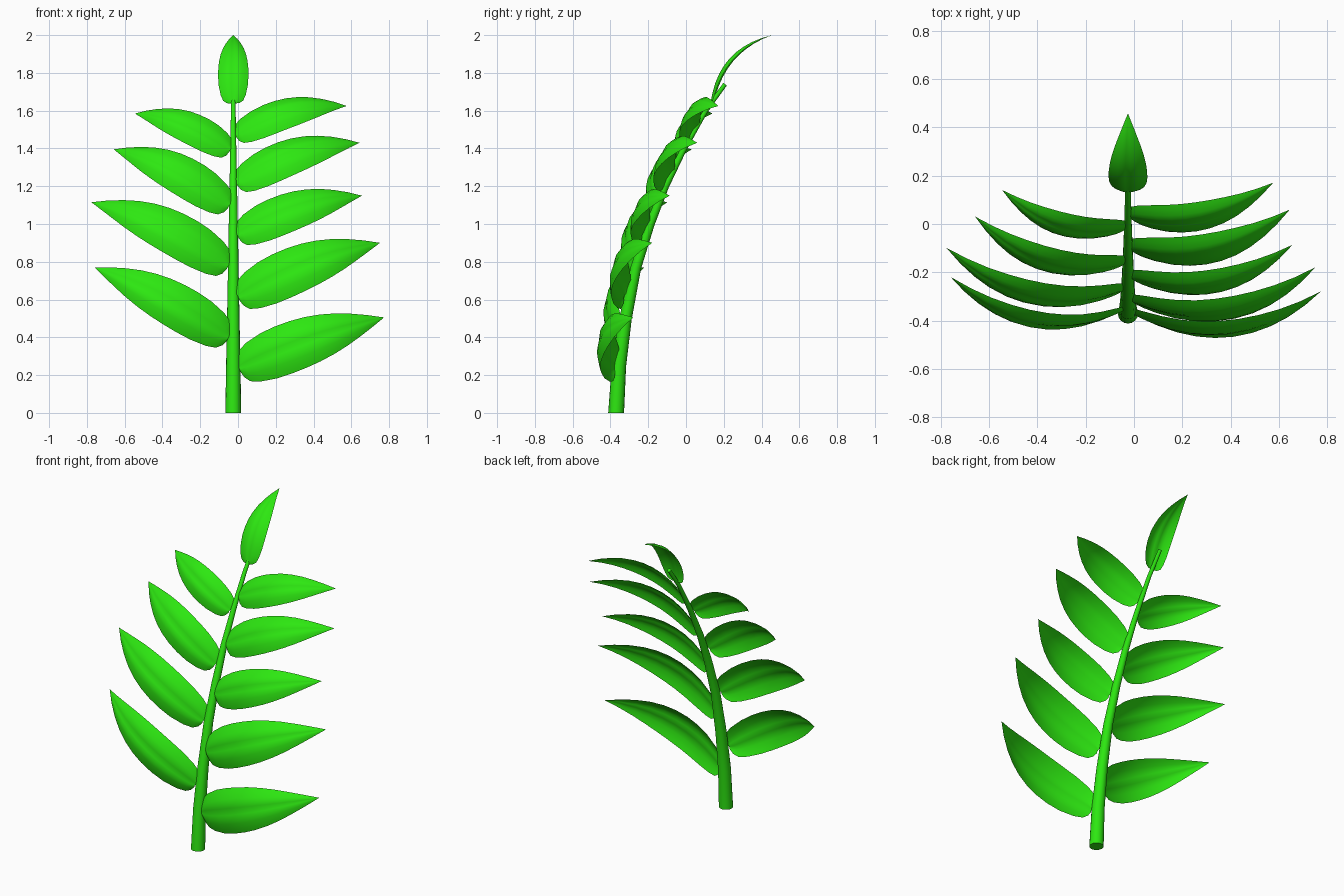
import bpy, bmesh, math
from mathutils import Vector

if "Cube" in bpy.data.objects:
    bpy.data.objects.remove(bpy.data.objects["Cube"])

green = bpy.data.materials.new("leaf_green")
green.diffuse_color = (0.026, 0.80, 0.0055, 1)
green.use_nodes = True
green.node_tree.nodes["Principled BSDF"].inputs["Base Color"].default_value = green.diffuse_color

STEM_X = -0.025
# stem path: y, z, radius
STEM = [(-.37, 0, .042), (-.355, .25, .038), (-.32, .5, .033), (-.265, .77, .028),
        (-.19, 1.0, .024), (-.11, 1.2, .02), (-.01, 1.4, .016), (.105, 1.6, .0125),
        (.207, 1.74, .0115)]
# leaf outline: position along leaf, relative half width
OUTLINE = [(0, .15), (.012, .42), (.04, .66), (.1, .83), (.2, .96), (.3, 1), (.4, .99),
           (.5, .94), (.6, .84), (.7, .69), (.8, .49), (.9, .26), (1, .005)]
# leaf cross-section: position across, height (gull-wing with a soft midrib groove)
SECTION = [(-1, -.25), (-.8, -.15), (-.55, -.06), (-.35, -.01), (-.15, -.02), (0, -.045),
           (.15, -.02), (.35, -.01), (.55, -.08), (.8, -.2), (1, -.33)]


def finish(name, bm):
    mesh = bpy.data.meshes.new(name)
    bm.to_mesh(mesh)
    bm.free()
    mesh.materials.append(green)
    obj = bpy.data.objects.new(name, mesh)
    bpy.context.collection.objects.link(obj)
    bpy.ops.object.select_all(action='DESELECT')
    obj.select_set(True)
    bpy.context.view_layer.objects.active = obj
    bpy.ops.object.shade_smooth_by_angle(angle=math.radians(40))
    return obj


def tangent(z):
    """Stem direction at a height."""
    for a, b in zip(STEM, STEM[1:]):
        if z <= b[1]:
            break
    return Vector((0, b[0] - a[0], b[1] - a[1])).normalized()


def make_stem(sides=16):
    bm = bmesh.new()
    rings = []
    for i, (y, z, r) in enumerate(STEM):
        a, b = STEM[max(i - 1, 0)], STEM[min(i + 1, len(STEM) - 1)]
        t = Vector((0, b[0] - a[0], b[1] - a[1])).normalized()
        if i == 0:
            t = Vector((0, 0, 1))
        side = Vector((1, 0, 0))
        back = t.cross(side)
        c = Vector((STEM_X, y, z))
        rings.append([bm.verts.new(c + r * (side * math.cos(k) + back * math.sin(k)))
                      for k in (math.tau * j / sides for j in range(sides))])
    for lo, hi in zip(rings, rings[1:]):
        for j in range(sides):
            k = (j + 1) % sides
            bm.faces.new((lo[j], lo[k], hi[k], hi[j]))
    bm.faces.new(rings[0][::-1])
    bm.faces.new(rings[-1])
    return finish("stem", bm)


def make_leaf(name, base, tip, width=.16, bow=.165, tilt=.1):
    """Thin leaf arched along its length and curled back across its width."""
    base, tip = Vector(base), Vector(tip)
    along = tip - base
    length = along.length
    axis = along.normalized()
    t = tangent(base.z)
    n = Vector((0, -t.z, t.y + tilt))
    n = (n - axis * n.dot(axis)).normalized()
    across = n.cross(axis)
    bm = bmesh.new()
    rows = []
    for u, w in OUTLINE:
        hw = w * width * length
        mid = base + along * u + n * (bow * length * 4 * u * (1 - u))
        rows.append([bm.verts.new(mid + across * (v * hw) + n * (h * hw)) for v, h in SECTION])
    for a, b in zip(rows, rows[1:]):
        for j in range(len(SECTION) - 1):
            bm.faces.new((a[j], b[j], b[j + 1], a[j + 1]))
    return finish(name, bm)


make_stem()

# side leaves: base point, tip point, relative half width
RIGHT = [((.005, -.378, .24), (.772, -.28, .505), .165),
         ((.0, -.328, .615), (.75, -.18, .90), .16),
         ((-.005, -.23, .945), (.655, -.087, 1.15), .16),
         ((-.01, -.11, 1.22), (.643, .058, 1.43), .16),
         ((-.015, .025, 1.475), (.575, .17, 1.625), .16)]
LEFT = [((-.05, -.362, .4), (-.758, -.22, .77), .15),
        ((-.05, -.28, .78), (-.775, -.10, 1.115), .15),
        ((-.045, -.17, 1.1), (-.657, .03, 1.395), .16),
        ((-.04, -.025, 1.395), (-.545, .14, 1.585), .168)]
for label, leaves in (("right", RIGHT), ("left", LEFT)):
    for i, (base, tip, width) in enumerate(leaves, 1):
        make_leaf(f"{label}_leaf_{i}", base, tip, width)

# leaf at the stem tip
make_leaf("end_leaf", (STEM_X, .13, 1.64), (STEM_X, .457, 2.0), .165, .175, 0)
